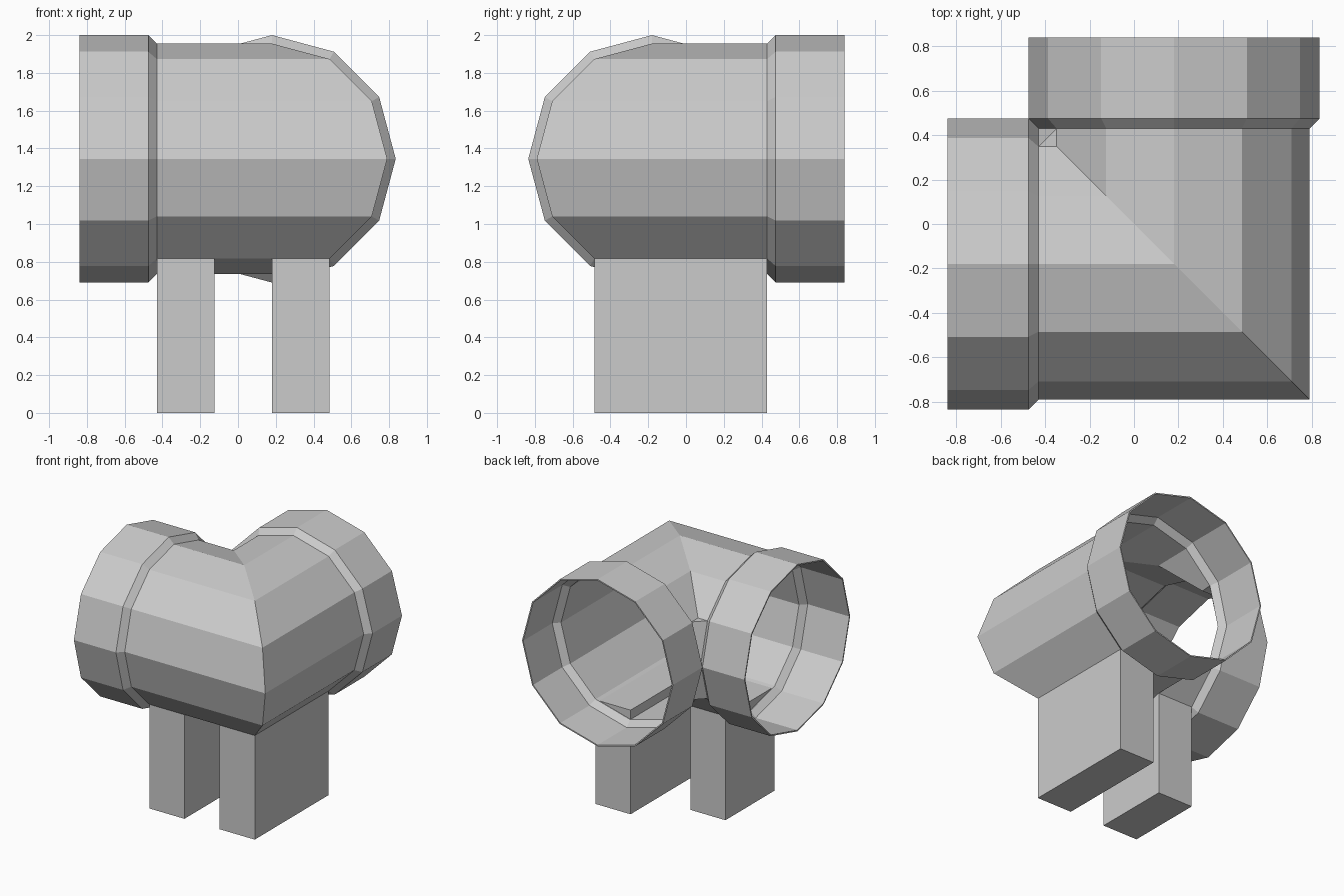
import bpy, bmesh
from math import cos, sin, pi
from mathutils import Vector

if "Cube" in bpy.data.objects:
    bpy.data.objects.remove(bpy.data.objects["Cube"], do_unlink=True)

SIDES = 12
R_PIPE, R_SOCKET = 0.61, 0.655
OFF, MID = 0.18, 1.345          # pipe axis offset and height

grey = bpy.data.materials.new("plain grey")
grey.use_nodes = True
grey.diffuse_color = (0.6, 0.6, 0.6, 1)
grey.node_tree.nodes["Principled BSDF"].inputs["Base Color"].default_value = (0.6, 0.6, 0.6, 1)


def finish(name, bm):
    mesh = bpy.data.meshes.new(name)
    bm.to_mesh(mesh)
    bm.free()
    mesh.materials.append(grey)
    obj = bpy.data.objects.new(name, mesh)
    bpy.context.collection.objects.link(obj)
    return obj


def swap(p):
    """Mirror a point across the mitre plane of the elbow."""
    return Vector((-p.y, -p.x, p.z))


def ring(radius, x=None):
    """Polygon ring around the left-right axis; without x it lies on the mitre."""
    points = []
    for k in range(SIDES):
        a = 2 * pi * k / SIDES
        c = radius * cos(a)
        points.append(Vector((OFF - c if x is None else x, c - OFF, MID + radius * sin(a))))
    return points


# Elbow pipe: two mirrored arms with flared sockets
bm = bmesh.new()


def add_face(points):
    bm.faces.new([bm.verts.new(p) for p in points])


rings = [ring(R_SOCKET, -0.84), ring(R_SOCKET, -0.475), ring(R_PIPE, -0.43), ring(R_PIPE)]
for i, (a, b) in enumerate(zip(rings, rings[1:])):
    for k in range(SIDES):
        n = (k + 1) % SIDES
        if i == 2 and 0 in (k, n):
            continue            # the inner corner is closed by its own web
        quad = [a[k], a[n], b[n], b[k]]
        add_face(quad)
        add_face([swap(p) for p in quad])

# Web closing the inner corner, above and below the axis
for k in (1, SIDES - 1):
    edge, mitre, corner = rings[2][k], rings[3][k], rings[2][0]
    add_face([edge, swap(edge), mitre])
    add_face([edge, swap(edge), corner])

bmesh.ops.remove_doubles(bm, verts=bm.verts, dist=0.002)
bmesh.ops.recalc_face_normals(bm, faces=bm.faces)
bm.normal_update()
outer = max(bm.faces, key=lambda f: f.calc_center_median().x)
if outer.normal.x < 0:
    bmesh.ops.reverse_faces(bm, faces=bm.faces)
pipe = finish("elbow_pipe", bm)
wall = pipe.modifiers.new("wall", 'SOLIDIFY')
wall.thickness = 0.01
wall.offset = -1


# Block legs
def block(name, low, high):
    bm = bmesh.new()
    bmesh.ops.create_cube(bm, size=1)
    for v in bm.verts:
        v.co = [h if c > 0 else l for c, l, h in zip(v.co, low, high)]
    finish(name, bm)


block("left_leg", (0.18, -0.485, 0), (0.485, 0.43, 0.817))
block("right_leg", (-0.43, -0.485, 0), (-0.125, 0.125, 0.817))
